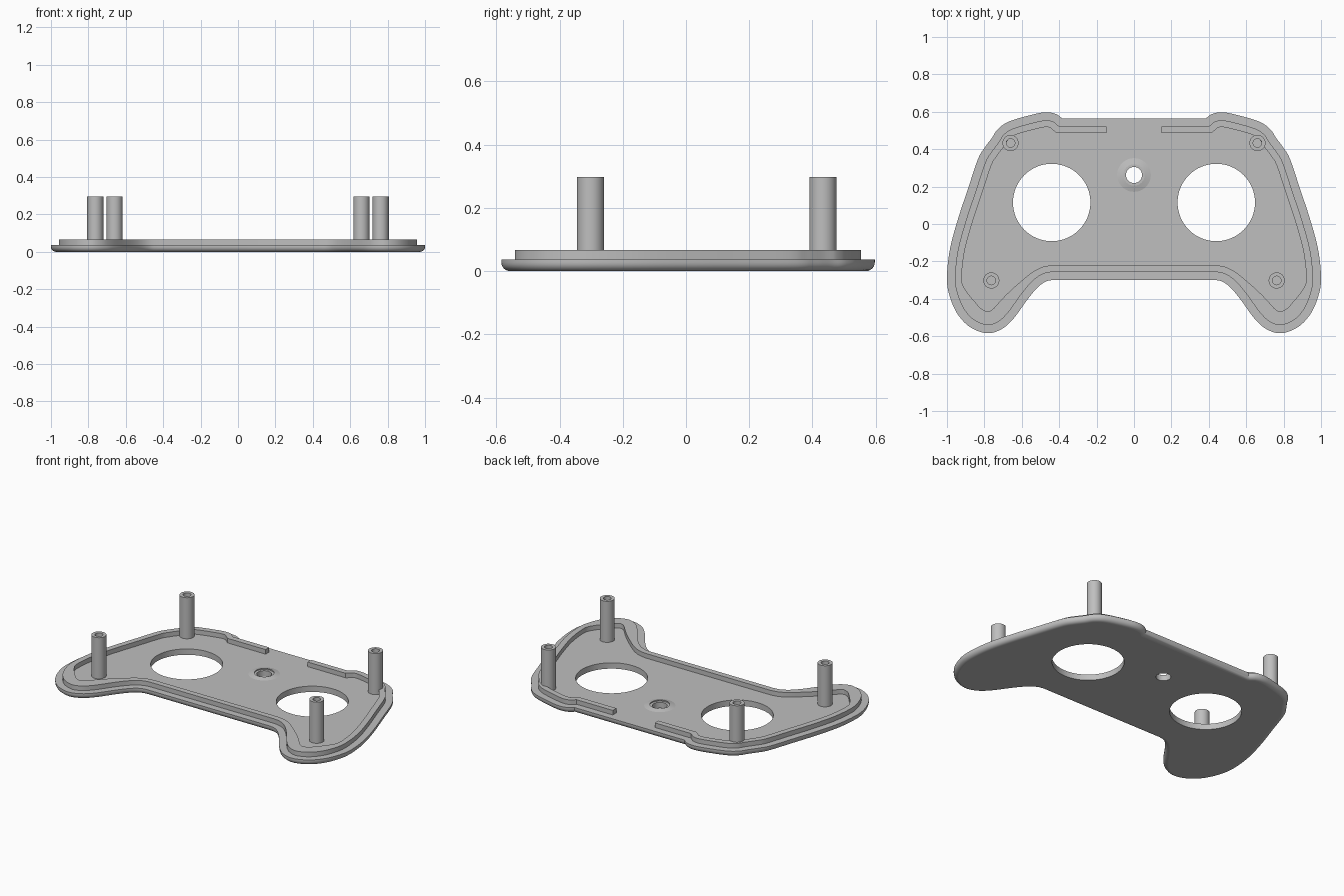
import bpy, bmesh, math
from mathutils import Vector

if "Cube" in bpy.data.objects:
    bpy.data.objects.remove(bpy.data.objects["Cube"])

GREY = bpy.data.materials.new("plain grey plastic")
GREY.use_nodes = True
GREY.diffuse_color = (0.52, 0.52, 0.52, 1)
GREY.node_tree.nodes["Principled BSDF"].inputs["Base Color"].default_value = GREY.diffuse_color

FLOOR, LIP_TOP, POST_TOP = 0.037, 0.066, 0.297

# Left half of the shell outline, from the back edge round the grip to the front edge
HALF = [(0.385, 0.565), (0.417, 0.588), (0.465, 0.597), (0.53, 0.588), (0.663, 0.55),
        (0.727, 0.508), (0.76, 0.46), (0.797, 0.41), (0.834, 0.348), (0.888, 0.187),
        (0.941, 0.027), (0.984, -0.134), (1.0, -0.28), (0.989, -0.374), (0.947, -0.476),
        (0.877, -0.551), (0.785, -0.584), (0.706, -0.561), (0.642, -0.503),
        (0.567, -0.4), (0.513, -0.337), (0.47, -0.307), (0.43, -0.299)]


def spline(points, steps=5):
    """Smooth curve through the points."""
    p = [Vector(q) for q in points]
    p = [p[0]] + p + [p[-1]]
    out = []
    for a, b, c, d in zip(p, p[1:], p[2:], p[3:]):
        for i in range(steps):
            t = i / steps
            out.append(b + (c - a) * t / 2 + (a * 2 - b * 5 + c * 4 - d) * t * t / 2
                       + (b * 3 - a - c * 3 + d) * t ** 3 / 2)
    return out + [p[-1]]


def inset(loop, distance):
    """Move a clockwise loop inwards; distance is a function of the point."""
    out = []
    for i, p in enumerate(loop):
        t1 = (p - loop[i - 1]).normalized()
        t2 = (loop[(i + 1) % len(loop)] - p).normalized()
        n1, n2 = Vector((t1.y, -t1.x)), Vector((t2.y, -t2.x))
        out.append(p + (n1 + n2) / (1 + n1.dot(n2)) * distance(p))
    return out


def circle(x, y, r, n=48):
    return [Vector((x + r * math.cos(math.tau * i / n), y + r * math.sin(math.tau * i / n)))
            for i in range(n)]


def skin(bm, rings):
    """Wall through (loop, height) rings; returns the edges of the first and last ring."""
    rows = [[bm.verts.new((p.x, p.y, z)) for p in loop] for loop, z in rings]
    n = len(rows[0])
    for a, b in zip(rows, rows[1:]):
        for i in range(n):
            j = (i + 1) % n
            bm.faces.new((a[i], a[j], b[j], b[i])).smooth = True
    return [[bm.edges.get((r[i], r[(i + 1) % n])) for i in range(n)] for r in (rows[0], rows[-1])]


def cap(bm, edges):
    bmesh.ops.triangle_fill(bm, use_beauty=True, edges=edges, normal=(0, 0, 1))


def finish(bm, name):
    bmesh.ops.recalc_face_normals(bm, faces=bm.faces)
    for e in bm.edges:
        e.smooth = e.calc_face_angle(0) < math.radians(30)
    mesh = bpy.data.meshes.new(name)
    bm.to_mesh(mesh)
    bm.free()
    mesh.materials.append(GREY)
    obj = bpy.data.objects.new(name, mesh)
    bpy.context.collection.objects.link(obj)


half = spline(HALF)
outline = half + [Vector((-p.x, p.y)) for p in reversed(half)]

# Base plate with rounded underside edge and three through holes
bm = bmesh.new()
R = 0.028
rings = []
for k in range(7):
    a = math.pi / 2 * k / 6
    rings.append((inset(outline, lambda p: R * (1 - math.sin(a))), R * (1 - math.cos(a))))
rings.append((outline, FLOOR))
walls = [skin(bm, rings)]
for x, y, r in ((-0.44, 0.115, 0.207), (0.44, 0.115, 0.207), (0, 0.262, 0.043)):
    hole = circle(x, y, r, 64)
    walls.append(skin(bm, [(hole, 0), (hole, FLOOR)]))
for side in (0, 1):
    cap(bm, [e for w in walls for e in w[side]])
finish(bm, "base_plate")


# Raised lip, thicker round the grips and open at the middle of the back edge
def lip_inner(p):
    t = min(max((-p.y - 0.3) / 0.2, 0), 1)
    return 0.079 + 0.036 * t * t * (3 - 2 * t)


def with_ends(loop):
    y = loop[0].y
    return [Vector((0.147, y))] + loop + [Vector((-0.147, y))]


bm = bmesh.new()
band = with_ends(inset(outline, lambda p: 0.043)) + with_ends(inset(outline, lip_inner))[::-1]
for edges in skin(bm, [(band, FLOOR), (band, LIP_TOP)]):
    cap(bm, edges)
finish(bm, "rim_lip")

# Hollow screw posts
for x, y, place in ((0.66, 0.433, "back"), (0.763, -0.302, "front")):
    for sign, side in ((1, "left"), (-1, "right")):
        bm = bmesh.new()
        outer, bore = circle(sign * x, y, 0.043, 32), circle(sign * x, y, 0.023, 32)
        ends = skin(bm, [(outer, FLOOR), (outer, POST_TOP), (bore, POST_TOP), (bore, FLOOR + 0.01)])
        cap(bm, ends[1])
        finish(bm, f"{place}_{side}_post")

# Low sloping collar round the small middle hole
bm = bmesh.new()
skin(bm, [(circle(0, 0.262, r), FLOOR + h)
          for r, h in ((0.09, 0), (0.057, 0.008), (0.057, 0.001), (0.043, 0.001))])
finish(bm, "middle_hole_collar")
